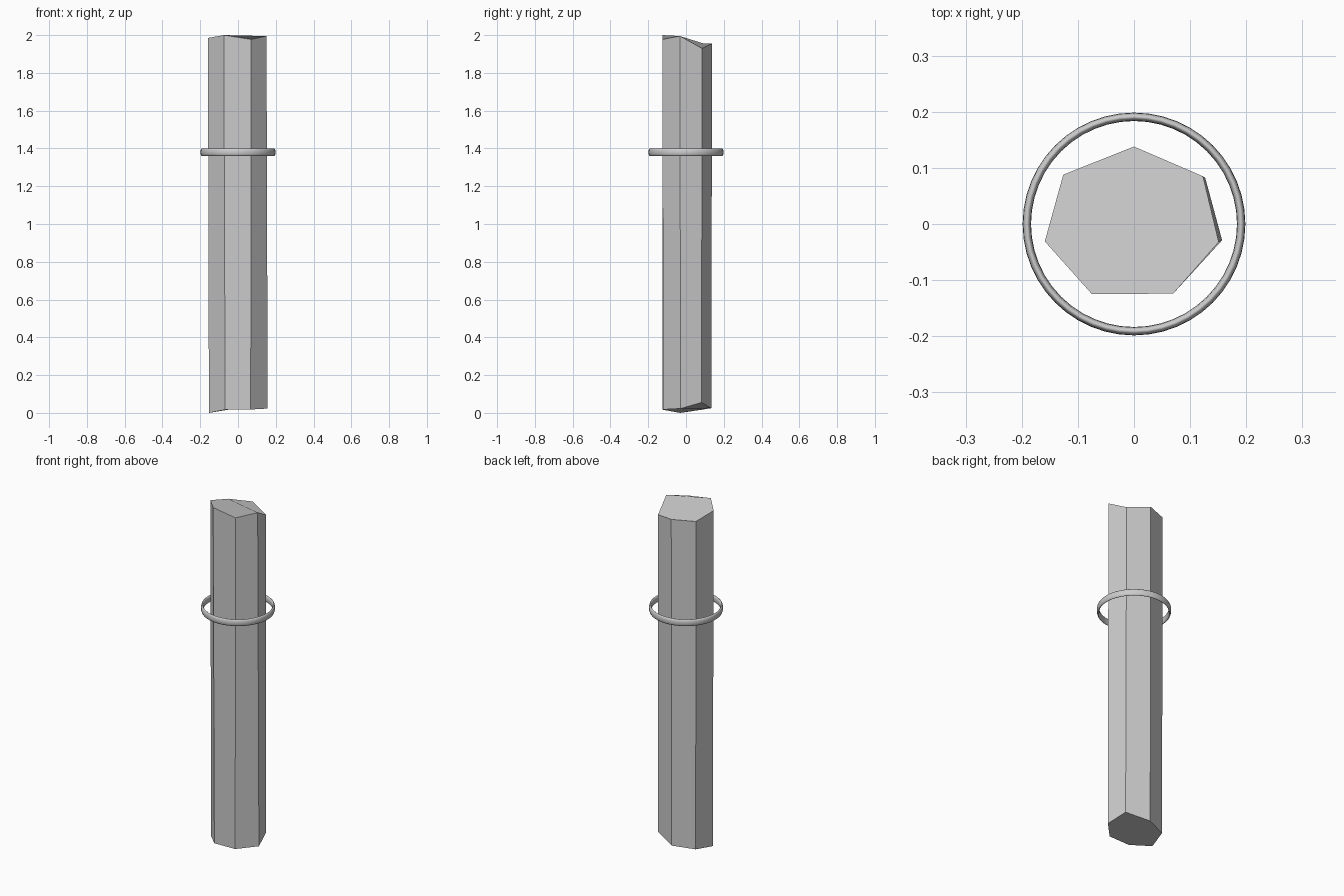
import bpy, bmesh, math

if "Cube" in bpy.data.objects:
    bpy.data.objects.remove(bpy.data.objects["Cube"])

# Pillar: seven-sided column with unevenly cut ends
top = [(0, .138, 1.955), (.123, .085, 1.93), (.151, -.032, 1.995), (.070, -.124, 1.977),
       (-.075, -.125, 2.0), (-.159, -.031, 1.985), (-.126, .088, 1.957)]
bottom = [(0, .134, .025), (.127, .082, .055), (.157, -.029, .023), (.067, -.122, .018),
          (-.068, -.124, .017), (-.154, -.031, 0), (-.123, .085, .017)]


def make_object(name, bm):
    bmesh.ops.recalc_face_normals(bm, faces=bm.faces[:])
    mesh = bpy.data.meshes.new(name)
    bm.to_mesh(mesh)
    bm.free()
    obj = bpy.data.objects.new(name, mesh)
    bpy.context.collection.objects.link(obj)
    return obj


bm = bmesh.new()
t = [bm.verts.new(p) for p in top]
b = [bm.verts.new(p) for p in bottom]
bm.faces.new(t)
bm.faces.new(b[::-1])
for i in range(7):
    j = (i + 1) % 7
    bm.faces.new((b[i], b[j], t[j], t[i]))
make_object("pillar", bm)

# Ring: slim band with a tall oval cross-section, floating around the pillar
SEG, SIDES = 48, 12
bm = bmesh.new()
loops = []
for i in range(SEG):
    a = 2 * math.pi * i / SEG
    loop = []
    for k in range(SIDES):
        c = 2 * math.pi * k / SIDES
        r = .191 + .0075 * math.cos(c)
        loop.append(bm.verts.new((r * math.cos(a), r * math.sin(a), 1.38 + .02 * math.sin(c))))
    loops.append(loop)
for i in range(SEG):
    p, q = loops[i], loops[(i + 1) % SEG]
    for k in range(SIDES):
        m = (k + 1) % SIDES
        bm.faces.new((p[k], q[k], q[m], p[m])).smooth = True
make_object("ring", bm)
